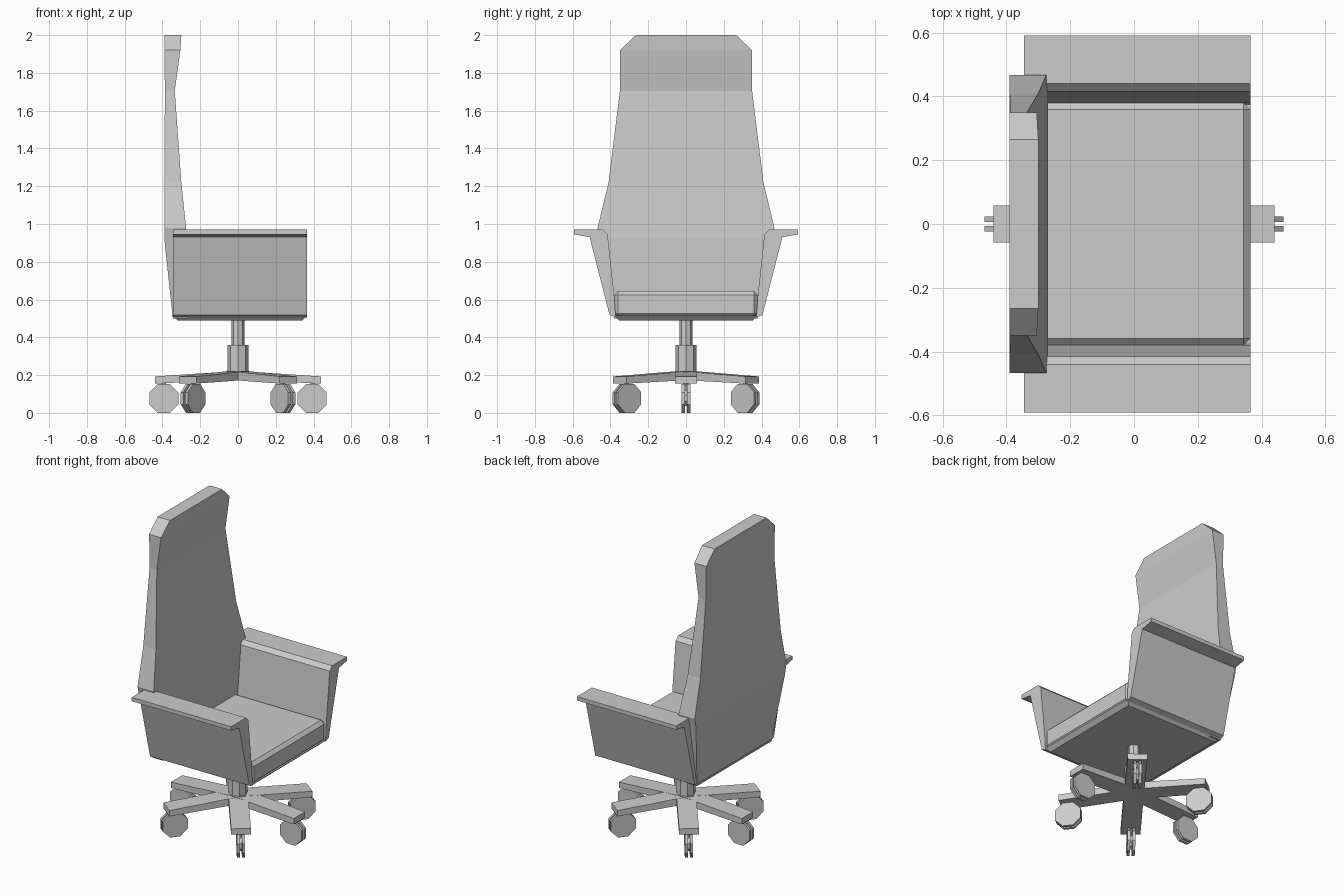
import bpy, bmesh, math
from mathutils import Matrix, Vector

if "Cube" in bpy.data.objects:
    bpy.data.objects.remove(bpy.data.objects["Cube"], do_unlink=True)

grey = bpy.data.materials.new("light grey")
grey.use_nodes = True
colour = (0.6, 0.6, 0.6, 1)
grey.diffuse_color = colour
grey.node_tree.nodes["Principled BSDF"].inputs["Base Color"].default_value = colour


def finish(name, bm, matrix=Matrix()):
    bmesh.ops.recalc_face_normals(bm, faces=bm.faces)
    mesh = bpy.data.meshes.new(name)
    bm.to_mesh(mesh)
    bm.free()
    mesh.materials.append(grey)
    obj = bpy.data.objects.new(name, mesh)
    obj.matrix_world = matrix
    bpy.context.collection.objects.link(obj)
    return obj


def bridge(name, rings, matrix=Matrix()):
    """Skin a stack of closed rings and cap both ends."""
    bm = bmesh.new()
    loops = [[bm.verts.new(p) for p in ring] for ring in rings]
    n = len(loops[0])
    for a, b in zip(loops, loops[1:]):
        for i in range(n):
            j = (i + 1) % n
            bm.faces.new((a[i], a[j], b[j], b[i]))
    bm.faces.new(loops[0])
    bm.faces.new(loops[-1])
    return finish(name, bm, matrix)


def slab(name, sections):
    """Stack rectangles given as height, half width, rear x, front x."""
    return bridge(name, [[(r, -w, z), (f, -w, z), (f, w, z), (r, w, z)]
                         for z, w, r, f in sections])


def cylinder(name, radius, depth, matrix, sides=8):
    bm = bmesh.new()
    bmesh.ops.create_cone(bm, cap_ends=True, segments=sides, radius1=radius,
                          radius2=radius, depth=depth)
    return finish(name, bm, matrix)


# Backrest and the tapered pan beneath the seat
slab("backrest", [(0.5, 0.38, -0.345, -0.27), (0.92, 0.455, -0.39, -0.27),
                  (0.98, 0.468, -0.39, -0.275), (1.22, 0.41, -0.39, -0.30),
                  (1.705, 0.35, -0.387, -0.335), (1.92, 0.35, -0.39, -0.305),
                  (2.0, 0.265, -0.39, -0.30)])
slab("seat_pan", [(0.49, 0.355, -0.32, 0.34), (0.515, 0.38, -0.35, 0.365)])

# Seat cushion with chamfered edges
cushion = slab("seat_cushion", [(0.505, 0.38, -0.32, 0.365), (0.645, 0.38, -0.32, 0.365)])
bevel = cushion.modifiers.new("chamfer", 'BEVEL')
bevel.width = 0.021
bevel.segments = 1

# Flared armrests with an outward lip
arm = [(0.372, 0.505), (0.405, 0.518), (0.51, 0.93), (0.592, 0.945),
       (0.592, 0.97), (0.44, 0.97), (0.415, 0.945), (0.38, 0.62)]
for side, s in (("left", 1), ("right", -1)):
    bridge(side + "_armrest", [[(x, s * y, z) for y, z in arm] for x in (-0.345, 0.365)])

# Gas lift column
cylinder("column_sleeve", 0.055, 0.17, Matrix.Translation((0, 0, 0.275)))
cylinder("column_rod", 0.035, 0.16, Matrix.Translation((0, 0, 0.425)))

# Six legs, each with a twin-wheel caster
profile = [(0, 0.175), (0.44, 0.155), (0.44, 0.193), (0, 0.222)]
lean = 52.7
lay = Matrix.Rotation(math.pi / 2, 4, 'X') @ Matrix.Rotation(math.pi / 8, 4, 'Z')
for i, angle in enumerate((0, lean, 180 - lean, 180, 180 + lean, -lean), 1):
    turn = Matrix.Rotation(math.radians(angle), 4, 'Z')
    bridge(f"leg_{i}", [[(x, y, z) for x, z in profile] for y in (-0.058, 0.058)], turn)
    for part, y, radius, depth in (("inner_wheel", -0.015, 0.083, 0.017),
                                   ("outer_wheel", 0.015, 0.083, 0.017),
                                   ("hub", 0, 0.045, 0.02)):
        spot = Matrix.Translation((0.393, y, 0.077))
        cylinder(f"caster_{part}_{i}", radius, depth, turn @ spot @ lay)
    stem = Matrix.Translation((0.393, 0, 0.13))
    cylinder(f"caster_stem_{i}", 0.012, 0.07, turn @ stem)
